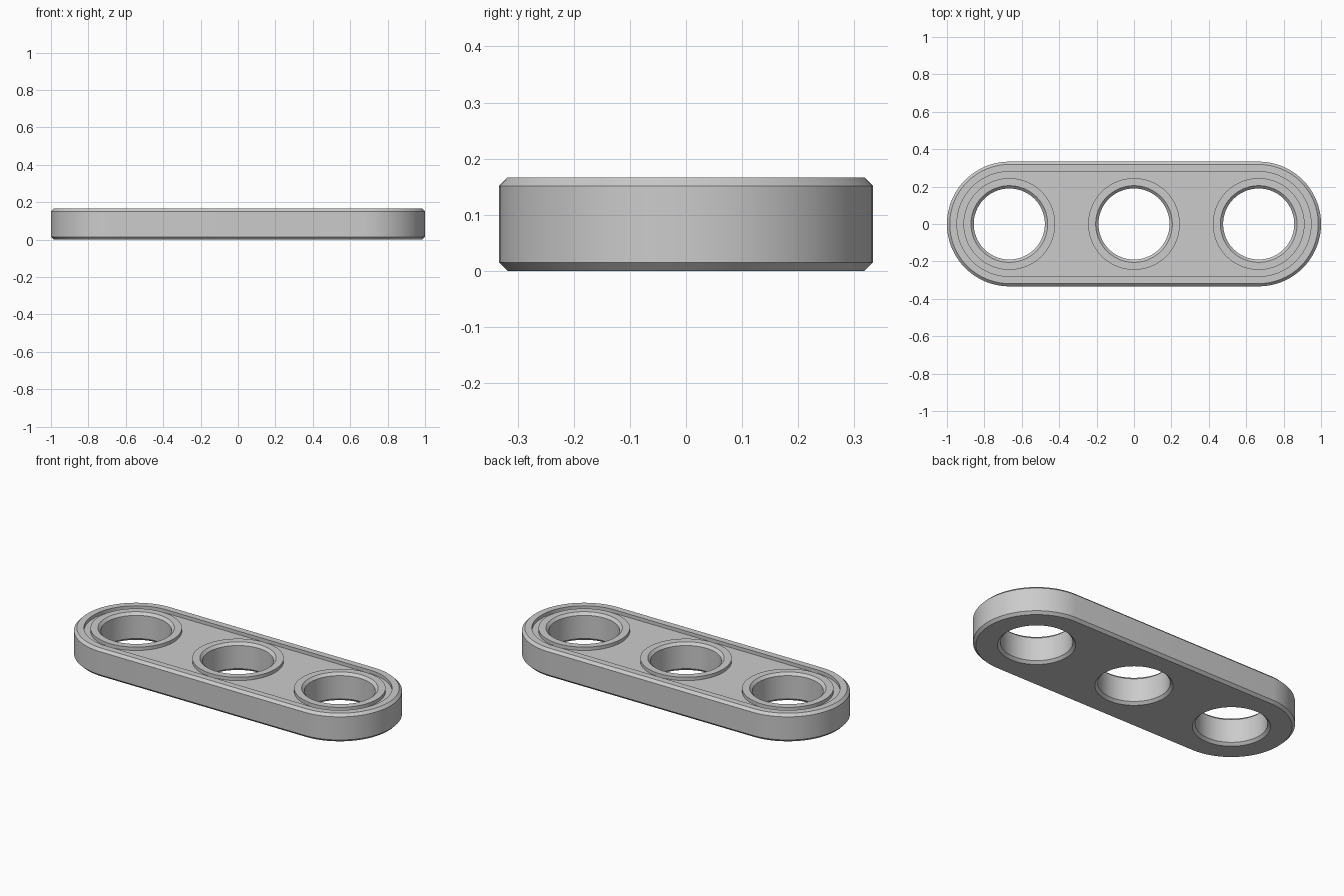
import bpy
import bmesh
import math

cube = bpy.data.objects.get("Cube")
if cube:
    bpy.data.objects.remove(cube, do_unlink=True)

PITCH = 2 / 3          # distance between hole centres
HEIGHT = 1 / 6
EDGE = 0.015           # chamfer size
FLOOR = HEIGHT - 0.02  # bottom of the shallow top pocket
OUTER = 1 / 3
HOLE = 0.19
SEGMENTS = 96

grey = bpy.data.materials.new("plain_grey")
grey.use_nodes = True
colour = (0.6, 0.6, 0.6, 1)
grey.diffuse_color = colour
grey.node_tree.nodes["Principled BSDF"].inputs["Base Color"].default_value = colour


def ring(bm, centre, stretch, radius, z):
    """Closed loop: a circle, or a slot shape when stretch is above zero."""
    verts = []
    for i in range(SEGMENTS):
        a = 2 * math.pi * (i + 0.5) / SEGMENTS
        shift = math.copysign(stretch, math.cos(a))
        verts.append(bm.verts.new((centre + shift + radius * math.cos(a),
                                   radius * math.sin(a), z)))
    return verts


def loft(bm, centre, stretch, profile):
    """Skin the rings of a (radius, z) profile; return first and last ring."""
    rings = [ring(bm, centre, stretch, r, z) for r, z in profile]
    for low, high in zip(rings, rings[1:]):
        for i in range(SEGMENTS):
            j = (i + 1) % SEGMENTS
            bm.faces.new((low[i], low[j], high[j], high[i]))
    return rings[0], rings[-1]


def fill(bm, loops):
    """Flat face between an outer loop and the hole loops inside it."""
    edges = [bm.edges.get((a, b)) for loop in loops
             for a, b in zip(loop, loop[1:] + loop[:1])]
    bmesh.ops.triangle_fill(bm, edges=edges, use_beauty=True, normal=(0, 0, 1))


bm = bmesh.new()

# Outer wall, chamfers and raised rim
rim_profile = [(OUTER - EDGE, 0), (OUTER, EDGE), (OUTER, HEIGHT - EDGE),
               (OUTER - EDGE, HEIGHT), (0.28, HEIGHT), (0.28, FLOOR)]
walls = [loft(bm, 0, PITCH, rim_profile)]

# Three chamfered holes with raised collars
hole_profile = [(HOLE + EDGE, 0), (HOLE, EDGE), (HOLE, HEIGHT - EDGE),
                (HOLE + EDGE, HEIGHT), (0.245, HEIGHT), (0.245, FLOOR)]
for x in (-PITCH, 0, PITCH):
    walls.append(loft(bm, x, 0, hole_profile))

# Underside and pocket floor
fill(bm, [w[0] for w in walls])
fill(bm, [w[1] for w in walls])
bmesh.ops.recalc_face_normals(bm, faces=bm.faces[:])

mesh = bpy.data.meshes.new("three_hole_link_plate")
bm.to_mesh(mesh)
bm.free()
mesh.materials.append(grey)
plate = bpy.data.objects.new("three_hole_link_plate", mesh)
bpy.context.collection.objects.link(plate)

for other in bpy.context.selected_objects:
    other.select_set(False)
plate.select_set(True)
bpy.context.view_layer.objects.active = plate
bpy.ops.object.shade_smooth_by_angle(angle=math.radians(30))
